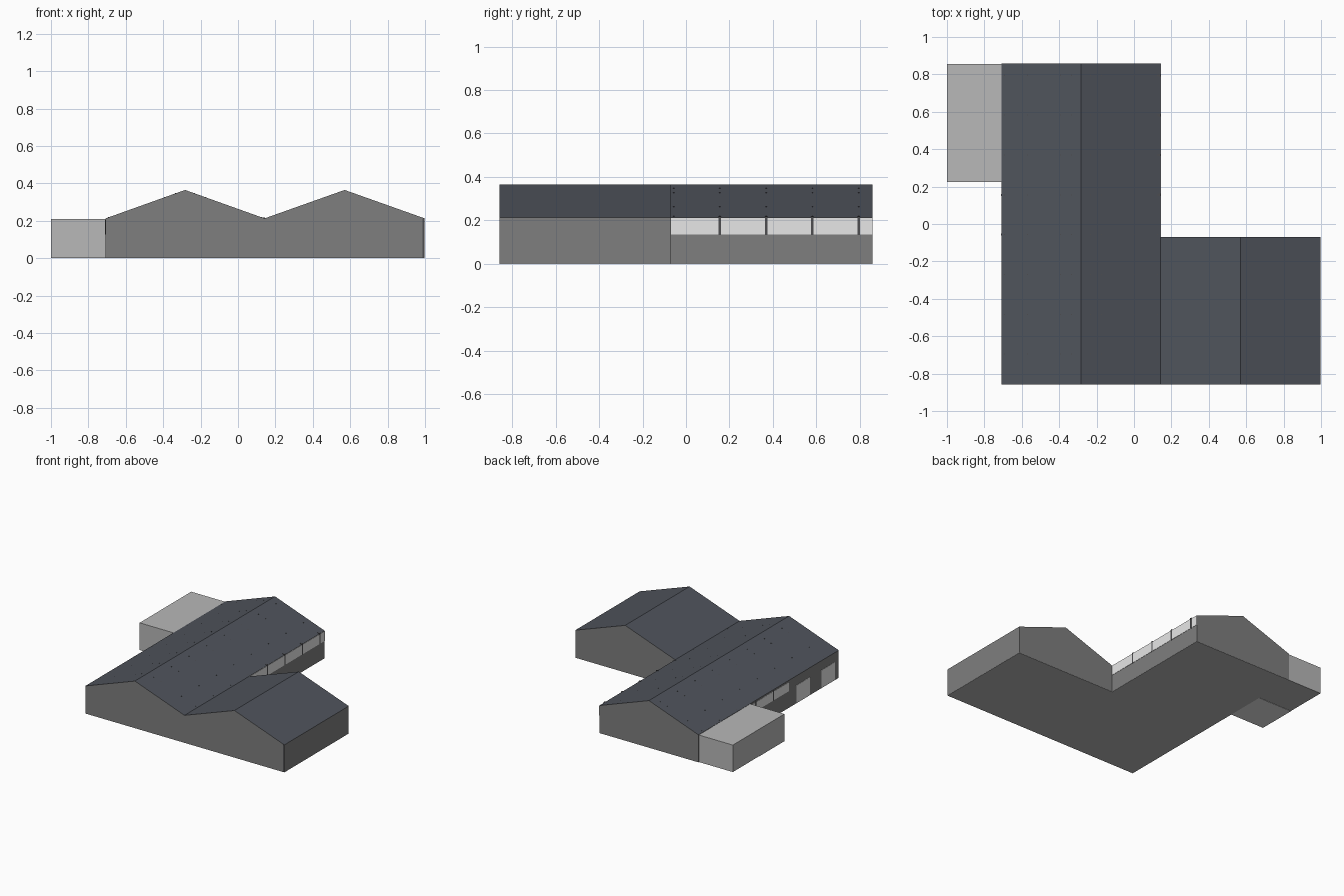
import bpy, bmesh

if "Cube" in bpy.data.objects:
    bpy.data.objects.remove(bpy.data.objects["Cube"])

EAVE, RIDGE = 0.213, 0.365
FRONT, BACK, STEP = -0.858, 0.858, -0.07
LEFT, VALLEY, RIGHT = -0.708, 0.142, 0.998


def material(name, color):
    m = bpy.data.materials.new(name)
    m.diffuse_color = (*color, 1)
    m.use_nodes = True
    m.node_tree.nodes["Principled BSDF"].inputs["Base Color"].default_value = m.diffuse_color
    return m


WALL = material("wall grey", (0.21, 0.21, 0.21))
ROOF = material("roof slate", (0.08, 0.088, 0.107))
ANNEX = material("light concrete grey", (0.48, 0.48, 0.48))
PANEL = material("pale panel", (0.80, 0.80, 0.80))
STEEL = material("dark steel", (0.075, 0.075, 0.08))


def add_object(name, bm, mats):
    bmesh.ops.recalc_face_normals(bm, faces=bm.faces[:])
    me = bpy.data.meshes.new(name)
    for m in mats:
        me.materials.append(m)
    if len(mats) > 1:                       # sloping upward faces are roof
        for f in bm.faces:
            f.normal_update()
            f.material_index = 1 if f.normal.z > 0.3 else 0
    bm.to_mesh(me)
    bm.free()
    ob = bpy.data.objects.new(name, me)
    bpy.context.collection.objects.link(ob)
    return ob


def add_box(bm, lo, hi):
    verts = bmesh.ops.create_cube(bm, size=1)["verts"]
    for v in verts:
        for i in range(3):
            v.co[i] = lo[i] if v.co[i] < 0 else hi[i]


def boxes(name, mat, items):
    bm = bmesh.new()
    for lo, hi in items:
        add_box(bm, lo, hi)
    return add_object(name, bm, [mat])


def hall(name, x0, x1, y0, y1):
    bm = bmesh.new()
    profile = [(x0, 0.003), (x1, 0.003), (x1, EAVE), ((x0 + x1) / 2, RIDGE), (x0, EAVE)]
    face = bm.faces.new([bm.verts.new((x, y0, z)) for x, z in profile])
    new = bmesh.ops.extrude_face_region(bm, geom=[face])["geom"]
    bmesh.ops.translate(bm, vec=(0, y1 - y0, 0),
                        verts=[g for g in new if isinstance(g, bmesh.types.BMVert)])
    return add_object(name, bm, [WALL, ROOF])


# Two gabled halls and the flat annex
hall("main_hall", LEFT, VALLEY, FRONT, BACK)
hall("side_hall", VALLEY, RIGHT, FRONT, STEP)
boxes("annex", ANNEX, [((-1, 0.224, 0.002), (LEFT, 0.855, EAVE - 0.002))])

# Floor slabs under the halls, and the paler half under the annex
boxes("floor_slab", ANNEX, [((LEFT, FRONT, 0), (VALLEY, BACK, 0.003)),
                            ((VALLEY, FRONT, 0), (RIGHT, STEP, 0.003))])
boxes("annex_floor", PANEL, [((-1, 0.224, 0), (LEFT, 0.53, 0.002))])

# High window strips along the long walls
boxes("right_window_strip", PANEL,
      [((VALLEY - 0.004, STEP, 0.135), (VALLEY + 0.002, BACK, EAVE - 0.002))])
boxes("left_window_strip", PANEL,
      [((LEFT - 0.0015, -0.25, 0.13), (LEFT + 0.004, 0.224, 0.2))])

# Doors on the left wall
boxes("left_doors", PANEL,
      [((LEFT - 0.0015, y - 0.087, 0.003), (LEFT + 0.004, y + 0.087, 0.14))
       for y in (-0.418, -0.723)])

# Frame posts dividing the windows, and the exposed corner post
bays = [0.795 - 0.213 * i for i in range(8)]
boxes("right_window_posts", STEEL,
      [((VALLEY - 0.01, y - 0.006, 0.133), (VALLEY + 0.003, y + 0.006, 0.218))
       for y in bays[:4]])
boxes("left_window_posts", STEEL,
      [((LEFT - 0.0025, y - 0.005, 0.128), (LEFT + 0.01, y + 0.005, 0.205))
       for y in bays[3:5]])
boxes("corner_post", STEEL,
      [((RIGHT - 0.012, FRONT - 0.001, 0.003), (RIGHT - 0.002, FRONT + 0.01, EAVE))])

# Truss tips just showing through the main roof
mid = (LEFT + VALLEY) / 2
half = (VALLEY - LEFT) / 2
tips = []
for y in bays:
    for d in (0.05, 0.108, 0.285, 0.407):
        z = RIDGE - (RIDGE - EAVE) * d / half
        for s in (-1, 1):
            x = mid + s * d
            tips.append(((x - 0.004, y - 0.003, z - 0.012),
                         (x + 0.004, y + 0.003, z + 0.0005)))
boxes("truss_tips", STEEL, tips)
